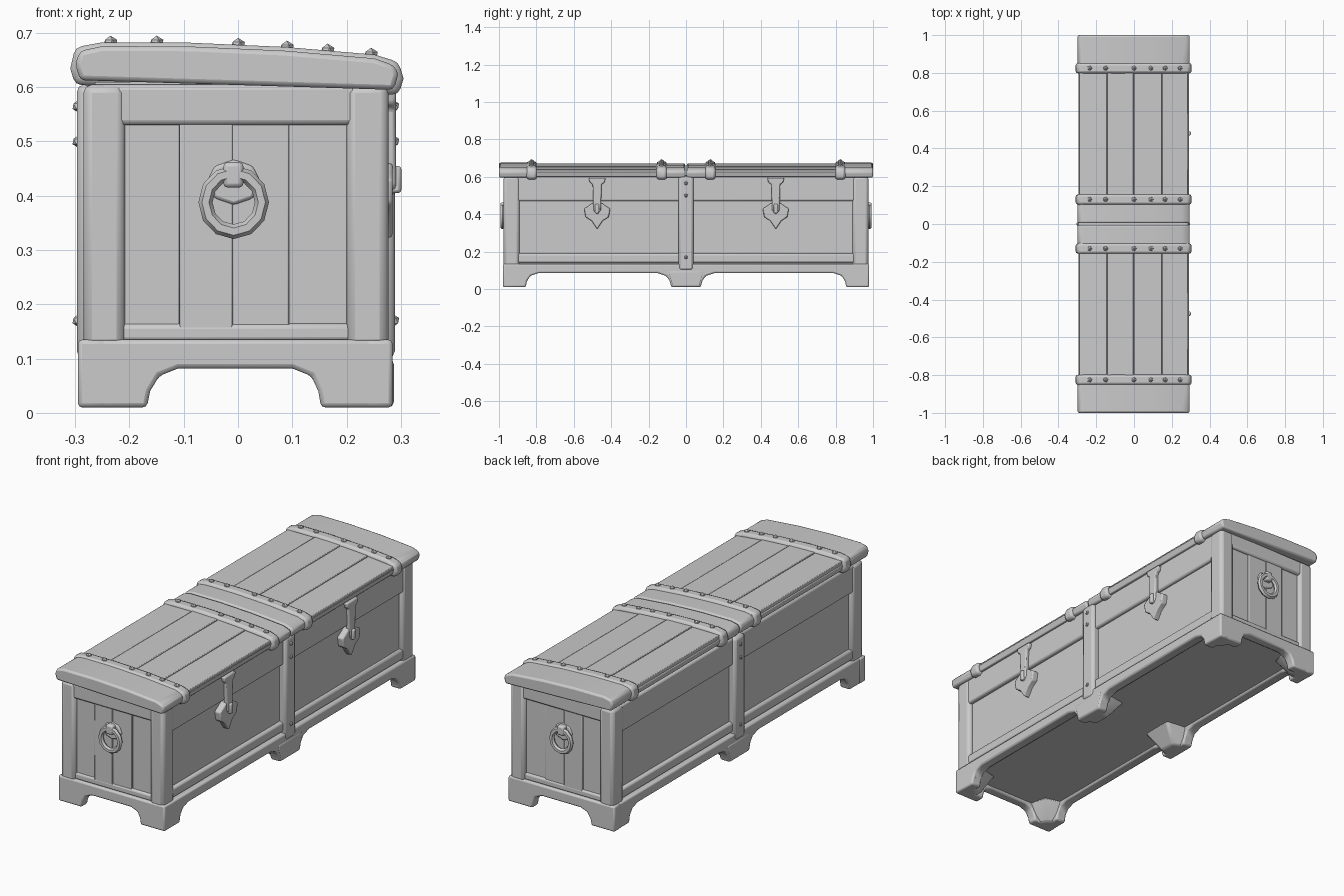
import bpy, bmesh, math
from mathutils import Matrix, Vector

if "Cube" in bpy.data.objects:
    bpy.data.objects.remove(bpy.data.objects["Cube"])

grey = bpy.data.materials.new("plain grey")
grey.use_nodes = True
COL = (0.6, 0.6, 0.6, 1)
grey.diffuse_color = COL
grey.node_tree.nodes["Principled BSDF"].inputs["Base Color"].default_value = COL


def finish(name, bm, bevel=0.0, segments=2):
    bmesh.ops.recalc_face_normals(bm, faces=bm.faces)
    mesh = bpy.data.meshes.new(name)
    bm.to_mesh(mesh)
    bm.free()
    ob = bpy.data.objects.new(name, mesh)
    bpy.context.collection.objects.link(ob)
    mesh.materials.append(grey)
    bpy.ops.object.select_all(action='DESELECT')
    ob.select_set(True)
    bpy.context.view_layer.objects.active = ob
    if bevel:
        mod = ob.modifiers.new("worn edges", 'BEVEL')
        mod.width = bevel
        mod.segments = segments
        mod.limit_method = 'ANGLE'
        mod.angle_limit = math.radians(35)
    bpy.ops.object.shade_smooth_by_angle(angle=math.radians(40))
    return ob


def box(name, x, y, z, bevel=0.01):
    bm = bmesh.new()
    bmesh.ops.create_cube(bm, size=1)
    for v in bm.verts:
        for i, (lo, hi) in enumerate((x, y, z)):
            v.co[i] = lo if v.co[i] < 0 else hi
    return finish(name, bm, bevel)


def prism(name, outline, axis, lo, hi, bevel=0.008):
    """Extrude an (across, z) outline along the x or y axis."""
    bm = bmesh.new()
    rings = []
    for d in (lo, hi):
        rings.append([bm.verts.new((d, a, z) if axis == 'x' else (a, d, z)) for a, z in outline])
    bm.faces.new(rings[0])
    bm.faces.new(rings[1])
    n = len(outline)
    for i in range(n):
        j = (i + 1) % n
        bm.faces.new((rings[0][i], rings[0][j], rings[1][j], rings[1][i]))
    return finish(name, bm, bevel)


def hull(name, points, bevel=0.01):
    bm = bmesh.new()
    for p in points:
        bm.verts.new(p)
    bmesh.ops.convex_hull(bm, input=bm.verts)
    bmesh.ops.dissolve_limit(bm, angle_limit=0.02, verts=bm.verts, edges=bm.edges)
    return finish(name, bm, bevel)


def studs(name, spots, radius=0.014):
    bm = bmesh.new()
    for p in spots:
        bmesh.ops.create_icosphere(bm, subdivisions=1, radius=radius, matrix=Matrix.Translation(p))
    return finish(name, bm)


LEFT, RIGHT = -0.285, 0.277       # outer faces of the body
END = 0.975

# Body core behind the frame
box("body_core", (LEFT + 0.022, RIGHT - 0.022), (-END + 0.022, END - 0.022), (0.095, 0.61), 0)

# Long sides: rails, centre stile
for side, face in (("right", LEFT), ("left", RIGHT)):
    s = 1 if face > 0 else -1
    span = lambda depth, out: sorted((face - s * depth, face + s * out))
    box(side + "_top_rail", span(0.05, -0.004), (-END + .03, END - .03), (0.47, 0.605))
    box(side + "_bottom_rail", span(0.05, -0.004), (-END + .03, END - .03), (0.14, 0.19))
    box(side + "_centre_stile", span(0.06, 0.012), (-0.04, 0.04), (0.1, 0.605), 0.014)
    studs(side + "_stile_studs", [(face + s * .01, 0, z) for z in (0.17, 0.5, 0.565)], 0.011)
    # Apron with feet cut into its lower edge
    half = [(0, 0.01), (0.078, 0.01), (0.088, 0.045), (0.105, 0.07), (0.15, 0.085),
            (0.79, 0.085), (0.83, 0.072), (0.85, 0.045), (0.857, 0.01), (END + .004, 0.01),
            (END + .004, 0.135), (0, 0.14)]
    outline = half[1:-1] + [(-y, z) for y, z in half[-2:0:-1]]
    lo, hi = span(0.045, 0.008)
    prism(side + "_apron", outline, 'x', lo, hi)
    # Tapered block behind the centre foot
    hull(side + "_centre_foot", [(face + s * .01, y, 0.01) for y in (-.075, .075)]
         + [(face - s * .08, y, 0.01) for y in (-.04, .04)]
         + [(face + s * .01, y, 0.1) for y in (-.1, .1)]
         + [(face - s * .15, y, 0.1) for y in (-.08, .08)])

# Ends, corners and handles
for end, e in (("front", -1), ("back", 1)):
    ys = lambda depth, out: sorted((e * (END - depth), e * (END + out)))
    box(end + "_top_rail", (LEFT + .03, RIGHT - .03), ys(0.05, -.004), (0.53, 0.605))
    box(end + "_bottom_rail", (LEFT + .03, RIGHT - .03), ys(0.05, -.01), (0.13, 0.165))
    cuts = (-0.22, -0.108, -0.01, 0.094, 0.205)
    for i in range(4):
        box(f"{end}_panel_board_{i + 1}", (cuts[i], cuts[i + 1]),
            ys(0.05, (-.018, -.011, -.014, -.02)[i]), (0.15, 0.54), 0.003)
    arch = [(-.295, .01), (-.168, .01), (-.162, .04), (-.145, .068), (-.11, .082),
            (.1, .082), (.135, .068), (.148, .04), (.153, .01), (.279, .01),
            (.279, .135), (-.295, .135)]
    lo, hi = ys(0.045, 0.004)
    prism(end + "_apron", arch, 'y', lo, hi)
    for face, s in ((LEFT, -1), (RIGHT, 1)):
        inner = face - s * 0.077
        box(f"{end}_corner_post", sorted((face, inner)), ys(0.085, 0), (0.12, 0.605), 0.016)
        x, y = face + s * .006, e * END
        foot = [(x, y, .01), (x - s * .11, y, .01), (x, y - e * .11, .01),
                (x - s * .07, y - e * .07, .01),
                (x, y, .12), (x - s * .16, y, .1), (x, y - e * .16, .1),
                (x - s * .13, y - e * .13, .1)]
        hull(f"{end}_corner_foot", foot)

    # Ring handle with mount and eye
    hull(end + "_handle_plate", [(-.008 + .05 * math.cos(a), e * (END - d), .425 + .042 * math.sin(a))
                                for a in [i * math.tau / 8 for i in range(8)] for d in (.03, .006)], 0.006)
    box(end + "_handle_eye", (-.027, .01), ys(.02, .018), (.415, .462), .008)
    bm = bmesh.new()
    n, m = 12, 6
    grid = []
    for i in range(n):
        a = i * math.tau / n
        row = []
        for j in range(m):
            b = j * math.tau / m
            r = 0.052 + 0.013 * math.cos(b)
            row.append(bm.verts.new((-.008 + r * math.cos(a), e * (END + .007 + .012 * math.sin(b)),
                                     .388 + r * 1.04 * math.sin(a))))
        grid.append(row)
    for i in range(n):
        for j in range(m):
            k, l = (i + 1) % n, (j + 1) % m
            bm.faces.new((grid[i][j], grid[k][j], grid[k][l], grid[i][l]))
    finish(end + "_handle_ring", bm)


# Lid: sloping top, higher on the right-hand long side
def top(x):
    return 0.668 - 0.045 * x - 0.12 * x * x


def lid_outline(grow, lift, x0=-0.297, x1=0.293):
    under = lambda x: 0.604 - 0.03 * x - grow
    a, b = x0 - grow, x1 + grow
    xs = [x0 + (x1 - x0) * t for t in (.08, .35, .65, .93)]
    return ([(a + .006, under(a)), (a - .003, under(a) + .03), (a + .006, top(a) - .008 + lift)]
            + [(x, top(x) + lift) for x in xs]
            + [(b - .006, top(b) - .008 + lift), (b + .003, under(b) + .03), (b - .006, under(b))])


for end, e in (("front", -1), ("back", 1)):
    seam = 0.004
    ys = lambda a, b: sorted((e * a, e * b))
    prism(end + "_lid_frame", lid_outline(-.004, -.012), 'y', *ys(seam, .96), .004)
    prism(end + "_lid_end_cap", lid_outline(0, .004), 'y', *ys(.84, 1), .012)
    prism(end + "_lid_inner_cap", lid_outline(0, 0), 'y', *ys(seam, .11), .008)
    # Lengthwise lid boards
    cuts = (-.292, -.142, -.002, .148, .287)
    for i in range(4):
        a, b = cuts[i] + .001, cuts[i + 1] - .001
        drop = (.004, .001, .003, .006)[i]
        prism(f"{end}_lid_board_{i + 1}", [(a, .62), (a, top(a) - drop), (b, top(b) - drop), (b, .62)],
              'y', *ys(.1, .85), .003)
    # Raised straps with studs
    for part, y in (("outer", .825), ("inner", .13)):
        prism(f"{end}_{part}_strap", lid_outline(.009, .011), 'y', *ys(y - .027, y + .027), .012)
        studs(f"{end}_{part}_strap_studs",
              [(x, e * y, top(x) + .009) for x in (-.235, -.15, 0, .09, .165, .245)])

# Hasps on the latch side
for name, y in (("front", -.475), ("back", .48)):
    shield = [(-.025, .46), (-.045, .445), (-.07, .43), (-.062, .385), (-.03, .365), (0, .32),
              (.03, .365), (.062, .385), (.07, .43), (.045, .445), (.025, .46)]
    prism(name + "_lock_plate", [(y + a, z) for a, z in shield], 'x', RIGHT - .03, RIGHT + .008, .006)
    strap = [(-.045, .595), (-.04, .57), (-.024, .56), (-.02, .42), (0, .4), (.02, .42),
             (.024, .56), (.04, .57), (.045, .595)]
    prism(name + "_hasp", [(y + a, z) for a, z in strap], 'x', RIGHT - .01, RIGHT + .014, .006)
    box(name + "_hasp_staple", (RIGHT, RIGHT + .024), (y - .011, y + .011), (.405, .455), .006)
